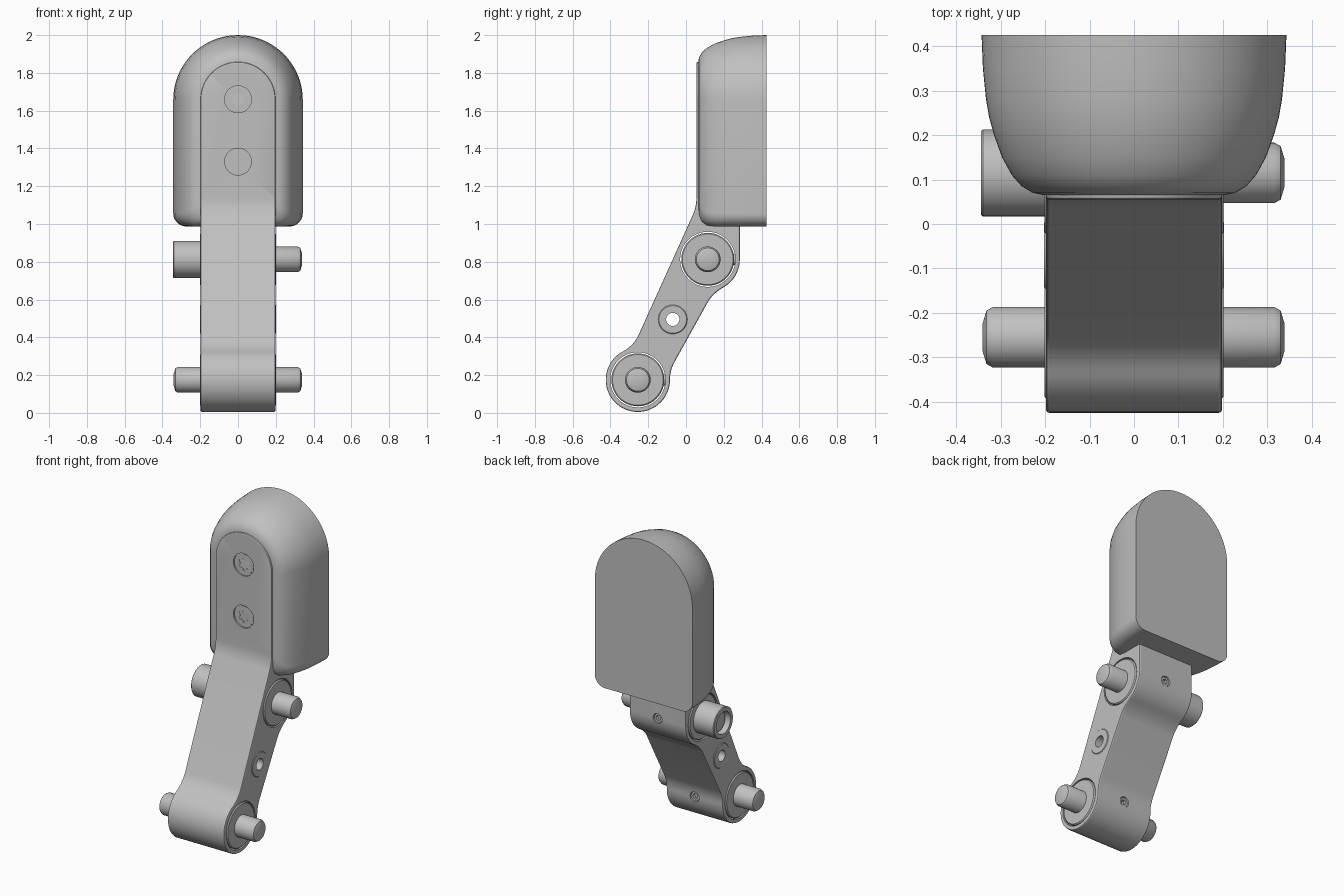
import bpy, bmesh
from math import sin, cos, pi, radians, sqrt

if "Cube" in bpy.data.objects:
    bpy.data.objects.remove(bpy.data.objects["Cube"])

grey = bpy.data.materials.new("plain grey")
grey.use_nodes = True
grey.diffuse_color = (0.53, 0.53, 0.53, 1)
grey.node_tree.nodes["Principled BSDF"].inputs["Base Color"].default_value = grey.diffuse_color


def smooth(ob):
    bpy.ops.object.select_all(action='DESELECT')
    ob.select_set(True)
    bpy.context.view_layer.objects.active = ob
    bpy.ops.object.shade_smooth_by_angle(angle=radians(30))


def loft(name, rings, closed=False):
    """Skin a stack of equal-length rings, capped or joined end to end."""
    bm = bmesh.new()
    loops = [[bm.verts.new(p) for p in ring] for ring in rings]
    pairs = list(zip(loops, loops[1:]))
    if closed:
        pairs.append((loops[-1], loops[0]))
    else:
        bm.faces.new(loops[0])
        bm.faces.new(loops[-1])
    for a, b in pairs:
        for i in range(len(a)):
            j = (i + 1) % len(a)
            bm.faces.new((a[i], a[j], b[j], b[i]))
    bmesh.ops.recalc_face_normals(bm, faces=bm.faces)
    mesh = bpy.data.meshes.new(name)
    bm.to_mesh(mesh)
    bm.free()
    mesh.materials.append(grey)
    ob = bpy.data.objects.new(name, mesh)
    bpy.context.collection.objects.link(ob)
    smooth(ob)
    return ob


def arc(cu, cv, r, a0, a1, n):
    return [(cu + r * cos(radians(a0 + (a1 - a0) * i / n)),
             cv + r * sin(radians(a0 + (a1 - a0) * i / n))) for i in range(n + 1)]


def blend(p, q, r, n=8):
    """Soft corner at q between p and r."""
    return [tuple((1 - t)**2 * a + 2 * t * (1 - t) * b + t * t * c for a, b, c in zip(p, q, r))
            for t in (i / n for i in range(n + 1))]


def turned_x(name, centre, profile, closed=False, n=48):
    """Turned part along x from (radius, x) pairs."""
    cy, cz = centre
    return loft(name, [[(x, cy + r * cos(2 * pi * i / n), cz + r * sin(2 * pi * i / n))
                        for i in range(n)] for r, x in profile], closed)


def prism_y(name, outline, y0, y1):
    return loft(name, [[(x, y, z) for x, z in outline] for y in (y0, y1)])


def circle(z, r, n=32):
    return arc(0, z, r, 0, 360, n)[:-1]


def modify(ob, kind, **settings):
    mod = ob.modifiers.new(kind, kind)
    for key, value in settings.items():
        setattr(mod, key, value)
    bpy.context.view_layer.objects.active = ob
    bpy.ops.object.modifier_apply(modifier=mod.name)


def boolean(ob, tool, operation='DIFFERENCE'):
    modify(ob, 'BOOLEAN', object=tool, operation=operation, solver='EXACT')
    bpy.data.objects.remove(tool)


LOW, MID, HIGH = (-0.255, 0.175), (-0.07, 0.495), (0.115, 0.813)
HALF = 0.198

# Rubber pad: arched outline, bulging towards the front
def pad_ring(y, inset):
    w = 0.343 - inset
    lift = 0.075 - sqrt(max(0, 0.075**2 - max(0, 0.14 - y)**2))
    base, c = 0.987 + lift, 0.07
    outline = (arc(0, 1.657, w, 0, 180, 40) + arc(c - w, base + c, c, 180, 270, 8)
               + arc(w - c, base + c, c, 270, 360, 8))
    return [(x, y, z) for x, z in outline]


pad_steps = ((0.425, 0), (0.35, 0.003), (0.28, 0.01), (0.24, 0.017), (0.2, 0.028),
             (0.15, 0.046), (0.11, 0.068), (0.085, 0.09), (0.07, 0.115), (0.065, 0.14))
loft("pad", [pad_ring(y, d) for y, d in pad_steps])

# Arm: side profile trimmed by an arched front outline
low_arc = arc(*LOW, 0.17, 115, 360, 40)
high_arc = arc(*HIGH, 0.17, -60, 0, 12)
side = ([(0.055, 1.95)]
        + blend((0.055, 1.14), (0.055, 1.09), (0.034, 1.044))
        + blend((-0.25, 0.415), (-0.275, 0.36), low_arc[0])
        + low_arc[1:-1]
        + blend(low_arc[-1], (-0.085, 0.225), (-0.06, 0.27))
        + blend((0.115, 0.585), (0.14, 0.631), high_arc[0])
        + high_arc[1:] + [(0.285, 1.95)])
arm = loft("arm", [[(x, y, z) for y, z in side] for x in (-0.3, 0.3)])
front = arc(0, 1.66, HALF, 0, 180, 36) + [(-HALF, -0.1), (HALF, -0.1)]
boolean(arm, prism_y("arm_trim", front, -0.6, 0.6), 'INTERSECT')
modify(arm, 'BEVEL', width=0.007, segments=2, limit_method='ANGLE', angle_limit=radians(40))

# Bores for the bearings and the bushing
for centre, r in ((LOW, 0.146), (MID, 0.075), (HIGH, 0.146)):
    boolean(arm, turned_x("bore", centre, [(r, -0.4), (r, 0.4)]))


# Screws sunk in round pockets, each with a shaped socket
def screw(name, z, face, into, r, socket):
    """face is the surface y; into is the y direction going inwards."""
    boolean(arm, prism_y("pocket", circle(z, r), face - into * 0.05, face + into * 0.03))
    top = face + into * 0.008
    head = prism_y(name, circle(z, r * 0.9), top, face + into * 0.04)
    boolean(head, prism_y("socket", socket, top - into * 0.02, top + into * 0.018))
    smooth(head)


def star(z):
    return [(r * cos(a), z + r * sin(a)) for i in range(12)
            for r, a in [((0.044, 0.028)[i % 2], pi / 2 + i * pi / 6)]]


for name, z in (("upper_screw", 1.66), ("lower_screw", 1.33)):
    screw(name, z, 0.055, 1, 0.071, star(z))
for name, (cy, cz) in (("upper_set_screw", HIGH), ("lower_set_screw", LOW)):
    screw(name, cz, cy + 0.17, -1, 0.032, circle(cz, 0.018, 6))
smooth(arm)

# Bearings and pierced bushing
for name, centre in (("upper_bearing", HIGH), ("lower_bearing", LOW)):
    turned_x(name, centre, [(0.134, -0.201), (0.14, -0.195), (0.14, 0.195), (0.134, 0.201)])
turned_x("bushing", MID, [(0.035, -0.202), (0.073, -0.202), (0.078, -0.197), (0.078, 0.197),
                          (0.073, 0.202), (0.035, 0.202)], closed=True)

# Pins with shallow domed ends
def pin(name, centre, x0, x1):
    tip = [(0.03, 0.002), (0.06, 0.011), (0.068, 0.025)]
    turned_x(name, centre, [(r, x0 + d) for r, d in tip] + [(r, x1 - d) for r, d in tip[::-1]])


pin("lower_pin", LOW, -0.343, 0.341)
pin("upper_pin", HIGH, -0.325, 0.341)

# Collar around the right end of the upper pin
turned_x("collar", HIGH, [(0.07, -0.344), (0.094, -0.344), (0.098, -0.34), (0.098, -0.19),
                          (0.07, -0.19)], closed=True)
